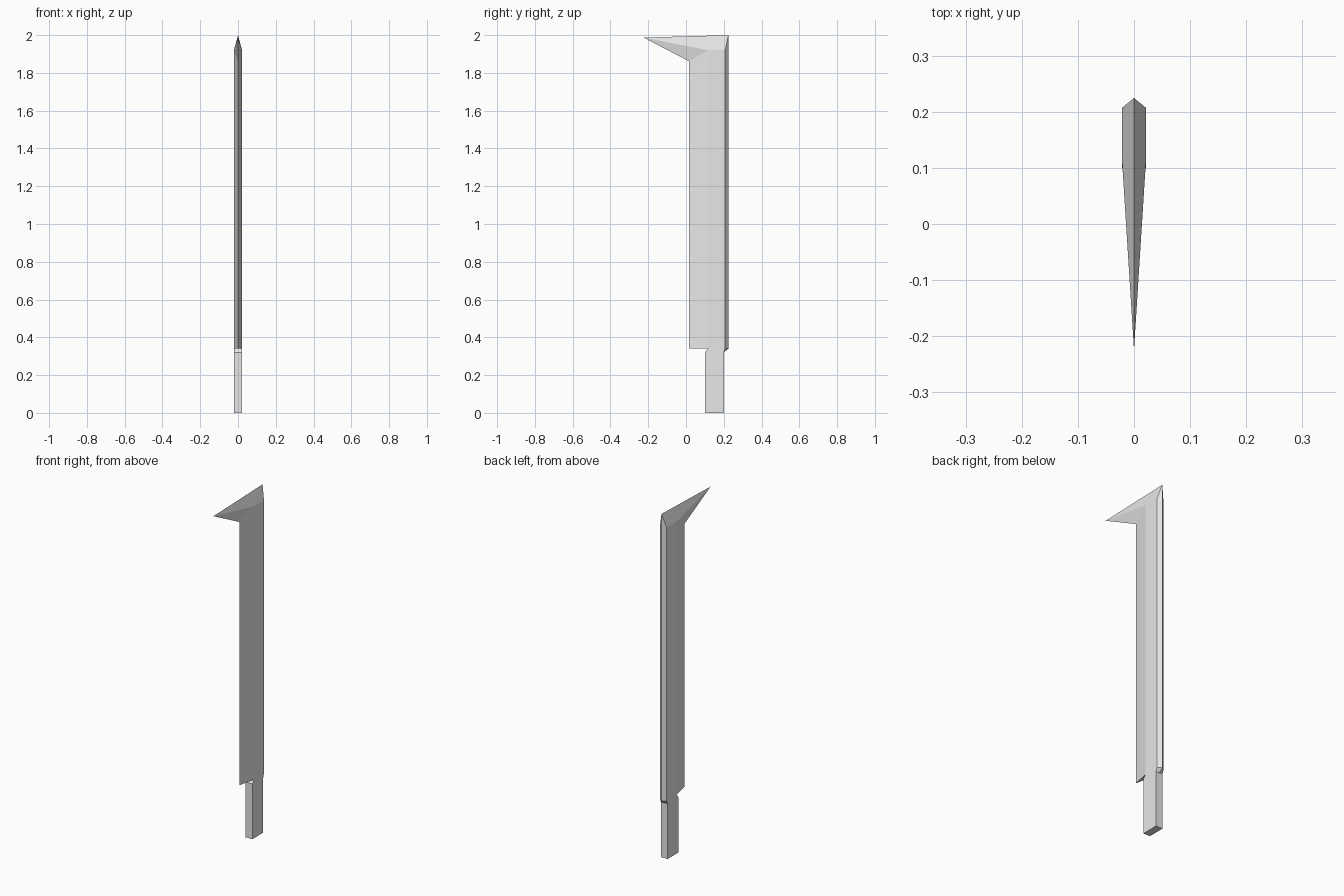
import bpy
import bmesh

cube = bpy.data.objects.get("Cube")
if cube:
    bpy.data.objects.remove(cube, do_unlink=True)

steel = bpy.data.materials.new("plain_grey")
steel.use_nodes = True
grey = (0.8, 0.8, 0.8, 1)
steel.diffuse_color = grey
steel.node_tree.nodes["Principled BSDF"].inputs["Base Color"].default_value = grey

HALF = 0.0215              # half thickness of blade and handle
EDGE, FLAT, HEEL, SPINE = 0.015, 0.116, 0.207, 0.2245   # blade section along y
BASE, SHOULDER, TOP = 0.34, 1.92, 2.0                   # blade heights
GRIP_FRONT, GRIP_BACK, GRIP_TOP = 0.10, 0.20, 0.32


def build(name, points, faces):
    """Make a flat-shaded object from named points; each face is listed for the
    +x side and mirrored to -x. Points on x = 0 are shared."""
    bm = bmesh.new()
    sides = []
    for sign in (1, -1):
        sides.append({key: bm.verts.new((sign * x, y, z))
                      for key, (x, y, z) in points.items()})
    for verts in sides:
        for face in faces:
            bm.faces.new([verts[key] for key in face.split()])
    bmesh.ops.remove_doubles(bm, verts=bm.verts, dist=0.0001)
    bmesh.ops.holes_fill(bm, edges=bm.edges, sides=0)
    bmesh.ops.recalc_face_normals(bm, faces=bm.faces)
    mesh = bpy.data.meshes.new(name)
    bm.to_mesh(mesh)
    bm.free()
    mesh.materials.append(steel)
    obj = bpy.data.objects.new(name, mesh)
    bpy.context.collection.objects.link(obj)
    return obj


# Blade: sharp front edge, flat sides, ridged spine and a forward hooked tip
blade_points = {
    "tip": (0, -0.2245, 1.987),
    "jaw": (0, EDGE, 1.862),
    "edge_low": (0, EDGE, BASE),
    "flat_low": (HALF, FLAT, BASE),
    "flat_top": (HALF, FLAT, SHOULDER),
    "heel_low": (HALF, HEEL, BASE),
    "heel_top": (HALF, HEEL, SHOULDER),
    "spine_low": (0, SPINE, BASE),
    "spine_top": (0, SPINE, TOP),
}
build("blade", blade_points, [
    "edge_low flat_low flat_top jaw",
    "jaw flat_top tip",
    "tip flat_top spine_top",
    "flat_top heel_top spine_top",
    "flat_low heel_low heel_top flat_top",
    "heel_low spine_low spine_top heel_top",
])

# Handle: plain rectangular bar flaring into the blade base
handle_points = {}
for side, y, y_flare in (("front", GRIP_FRONT, FLAT), ("back", GRIP_BACK, HEEL)):
    for level, depth, z in (("low", y, 0), ("mid", y, GRIP_TOP), ("top", y_flare, BASE)):
        handle_points[side + "_" + level] = (HALF, depth, z)
        handle_points[side + "_" + level + "_c"] = (0, depth, z)
handle_points["back_top_c"] = (0, SPINE, BASE)

handle_faces = ["front_low back_low back_low_c front_low_c"]
for a, b in (("low", "mid"), ("mid", "top")):
    handle_faces.append(f"front_{a} back_{a} back_{b} front_{b}")
    for side in ("front", "back"):
        handle_faces.append(f"{side}_{a} {side}_{b} {side}_{b}_c {side}_{a}_c")
build("handle", handle_points, handle_faces)
